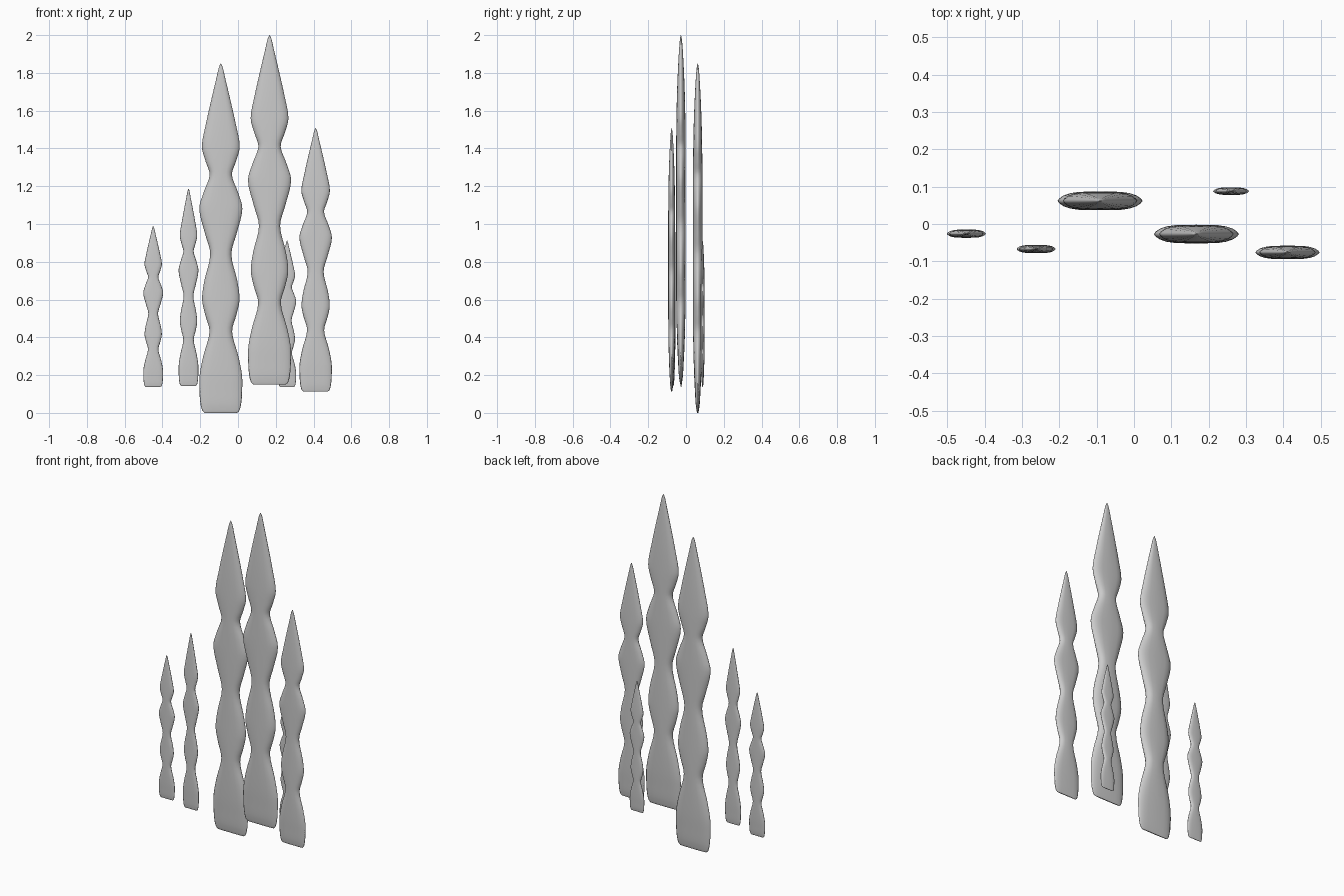
import bpy, bmesh

if "Cube" in bpy.data.objects:
    bpy.data.objects.remove(bpy.data.objects["Cube"])

# blade outline: height, half width, half thickness
PROFILE = [
    (0.0, .086, .003), (.012, .098, .006), (.05, .108, .011), (.12, .113, .015),
    (.20, .112, .019), (.30, .093, .022), (.43, .060, .0245), (.52, .083, .025),
    (.60, .099, .025), (.70, .087, .025), (.84, .056, .025), (.95, .084, .025),
    (1.08, .114, .025), (1.17, .090, .025), (1.26, .059, .025), (1.33, .080, .0245),
    (1.41, .100, .0235), (1.53, .079, .021), (1.66, .050, .016), (1.77, .024, .010),
    (1.83, .010, .005), (1.85, .001, .001)]

# quarter of the lens-shaped cross-section
QUARTER = [(1, 0), (.96, .25), (.86, .57), (.70, .82), (.48, .97), (0, 1)]
SECTION = (QUARTER + [(-x, y) for x, y in QUARTER[-2::-1]])
SECTION += [(x, -y) for x, y in SECTION[-2:0:-1]]


def smooth_profile(pts, steps=4):
    """Hermite interpolation of the outline over height."""
    def slope(i, k):
        a, b = pts[max(i - 1, 0)], pts[min(i + 1, len(pts) - 1)]
        return (b[k] - a[k]) / (b[0] - a[0])
    out = []
    for i in range(len(pts) - 1):
        p, q = pts[i], pts[i + 1]
        h = q[0] - p[0]
        for s in range(steps):
            t = s / steps
            row = [p[0] + h * t]
            for k in (1, 2):
                row.append((2*t**3 - 3*t**2 + 1) * p[k] + (t**3 - 2*t**2 + t) * h * slope(i, k)
                           + (3*t**2 - 2*t**3) * q[k] + (t**3 - t**2) * h * slope(i + 1, k))
            out.append(row)
    return out + [list(pts[-1])]


ROWS = smooth_profile(PROFILE)


def blade(name, x, y, z, height, width, depth):
    sz, sx, sy = height / 1.85, width / .228, depth / .05
    bm = bmesh.new()
    rings = [[bm.verts.new((w * sx * cx, t * sy * cy, h * sz)) for cx, cy in SECTION]
             for h, w, t in ROWS]
    n = len(SECTION)
    for a, b in zip(rings, rings[1:]):
        for i in range(n):
            j = (i + 1) % n
            bm.faces.new((a[i], a[j], b[j], b[i]))
    bm.faces.new(rings[0][::-1])
    bm.faces.new(rings[-1])
    bmesh.ops.recalc_face_normals(bm, faces=bm.faces)
    for f in bm.faces:
        f.smooth = True
    mesh = bpy.data.meshes.new(name)
    bm.to_mesh(mesh)
    bm.free()
    ob = bpy.data.objects.new(name, mesh)
    ob.location = (x, y, z)
    bpy.context.collection.objects.link(ob)


# six blades of the seaweed clump
blade("tall_left_blade", -.091, .062, 0, 1.85, .228, .05)
blade("tall_right_blade", .167, -.027, .15, 1.85, .228, .05)
blade("medium_right_blade", .411, -.076, .113, 1.395, .172, .036)
blade("small_left_blade", -.262, -.067, .143, 1.045, .105, .022)
blade("small_outer_left_blade", -.449, -.026, .138, .852, .105, .022)
blade("small_back_blade", .260, .088, .137, .775, .096, .02)
